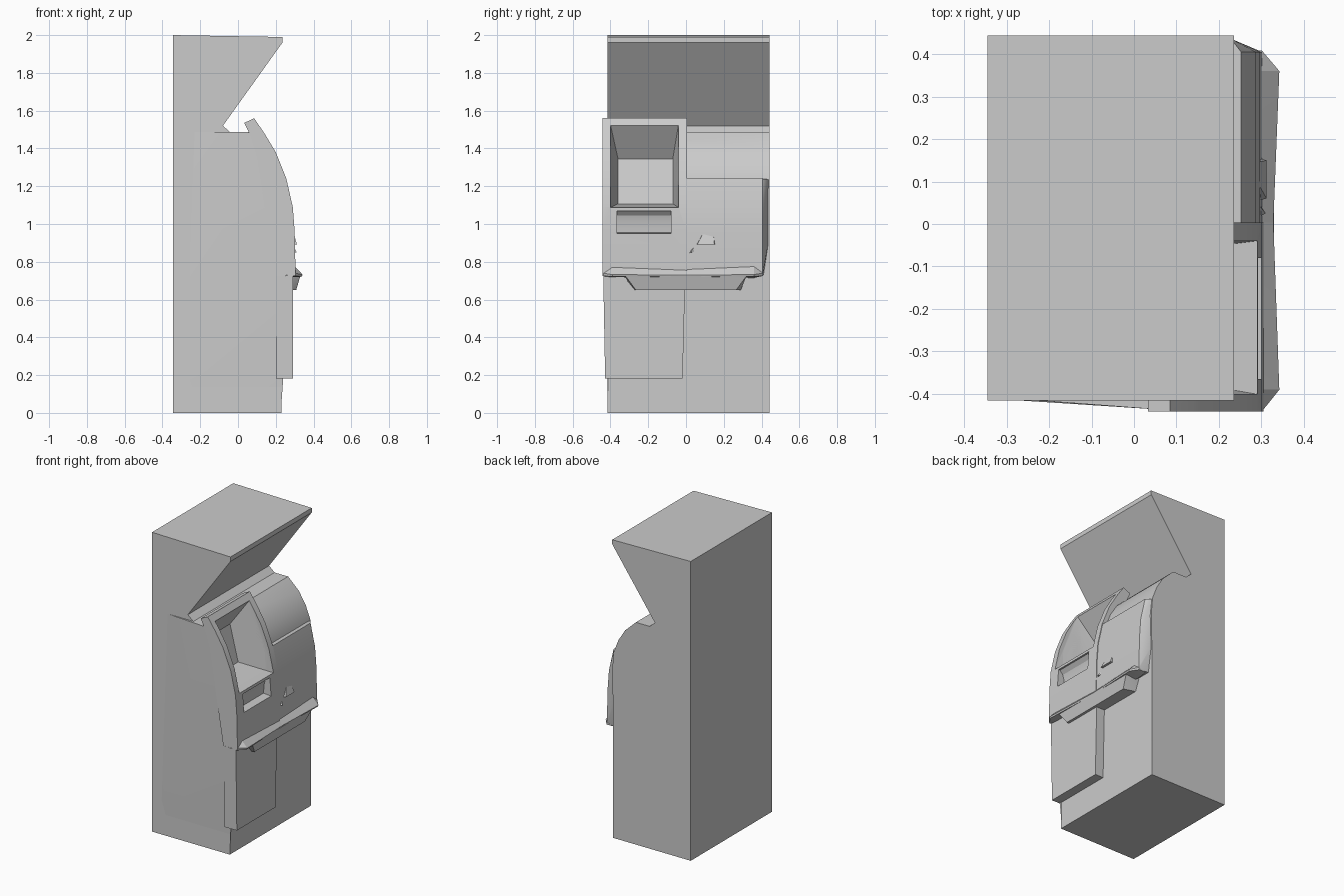
import bpy, bmesh
from math import radians

if "Cube" in bpy.data.objects:
    bpy.data.objects.remove(bpy.data.objects["Cube"])


def finish(name, bm):
    bmesh.ops.recalc_face_normals(bm, faces=bm.faces)
    mesh = bpy.data.meshes.new(name)
    bm.to_mesh(mesh)
    bm.free()
    ob = bpy.data.objects.new(name, mesh)
    bpy.context.collection.objects.link(ob)
    return ob


def prism(name, profile, y0, y1):
    """Extrude an x-z profile along y."""
    bm = bmesh.new()
    face = bm.faces.new([bm.verts.new((x, y0, z)) for x, z in profile])
    ext = bmesh.ops.extrude_face_region(bm, geom=[face])["geom"]
    moved = [v for v in ext if isinstance(v, bmesh.types.BMVert)]
    bmesh.ops.translate(bm, verts=moved, vec=(0, y1 - y0, 0))
    return finish(name, bm)


def hull(name, points):
    """Convex solid around a set of points."""
    bm = bmesh.new()
    verts = [bm.verts.new(p) for p in points]
    res = bmesh.ops.convex_hull(bm, input=verts)
    junk = {g for g in res["geom_interior"] + res["geom_unused"]
            if isinstance(g, bmesh.types.BMVert)}
    bmesh.ops.delete(bm, geom=list(junk), context="VERTS")
    bmesh.ops.dissolve_limit(bm, angle_limit=radians(1), verts=bm.verts, edges=bm.edges)
    return finish(name, bm)


def cut(ob, cutter):
    mod = ob.modifiers.new("cut", "BOOLEAN")
    mod.operation, mod.solver, mod.object = "DIFFERENCE", "EXACT", cutter
    bpy.context.view_layer.objects.active = ob
    bpy.ops.object.modifier_apply(modifier=mod.name)


def at_y(profile, y):
    return [(x, y, z) for x, z in profile]


# Cabinet with overhanging canopy and curved shoulder
curve = [(0.305, 0.75), (0.302, 0.85), (0.30, 0.96), (0.29, 1.09),
         (0.256, 1.24), (0.20, 1.38), (0.14, 1.48)]
body = prism("cabinet", [
    (-0.345, 0), (0.23, 0), (0.23, 0.9), (0.235, 1.12), (0.225, 1.24), (0.19, 1.33),
    (0.14, 1.41), (0.06, 1.485), (-0.04, 1.485), (-0.08, 1.52), (0.235, 1.96),
    (0.235, 1.99), (-0.345, 2.0)], -0.415, 0.443)

# Swollen side behind the screen housing
side = at_y([(-0.32, 0.05), (0.23, 0.05), (0.23, 1.3), (0.06, 1.486), (-0.27, 1.486)], -0.412)
side += at_y([(0.05, 1.486), (0.14, 1.48), (0.20, 1.38), (0.25, 1.23), (0.28, 1.09), (0.28, 0.75)], -0.436)
side_bulge = hull("side_bulge", side)

# Screen housing
housing = prism("screen_housing", [(0.2, 0.73), (0.305, 0.73)] + curve
                + [(0.085, 1.56), (0.033, 1.535), (0.06, 1.48), (0.1, 1.35)], -0.441, 0.004)

# Recesses for screen and slot
screen_cut = hull("screen_cutter", [
    (x, y, z) for x, ya, yb, z in [
        (0.287, -0.40, -0.04, 1.088), (0.113, -0.40, -0.04, 1.525),
        (0.40, -0.40, -0.04, 1.088), (0.40, -0.40, -0.04, 1.525),
        (0.05, -0.36, -0.07, 1.107), (-0.01, -0.36, -0.07, 1.345)] for y in (ya, yb)])
slot_cut = prism("slot_cutter", [(0.35, 0.945), (0.35, 1.07), (0.28, 1.07),
                                 (0.258, 1.045), (0.248, 1.01), (0.245, 0.955)], -0.365, -0.08)
for ob in (body, housing):
    cut(ob, screen_cut)
cut(housing, slot_cut)
for cutter in (screen_cut, slot_cut):
    bpy.data.objects.remove(cutter)

# Right control panel with bevelled outer side
low = [(x - 0.004, z) for x, z in [(0.305, 0.73)] + curve[:5]]
panel = hull("control_panel", at_y(low + [(0.15, 0.73), (0.15, 1.236)], 0.0) + at_y(low, 0.405)
             + at_y([(0.228, 0.9), (0.228, 1.236), (0.15, 0.9), (0.15, 1.236)], 0.436)
             + at_y([(0.228, 0.73), (0.15, 0.73)], 0.41))

# Small reader guards on the control panel
reader = hull("reader_guard", [(0.29, 0.055, 0.89), (0.29, 0.155, 0.89), (0.295, 0.09, 0.95),
                               (0.29, 0.145, 0.95), (0.312, 0.06, 0.892), (0.312, 0.15, 0.892)])
tab = hull("reader_tab", [(0.29, 0.015, 0.845), (0.29, 0.05, 0.89), (0.29, 0.055, 0.855),
                          (0.31, 0.025, 0.85), (0.29, 0.03, 0.87)])

# Ledge lip in two halves
for name, outer, tip in (("ledge_left", -0.441, -0.39), ("ledge_right", 0.408, 0.36)):
    hull(name, [(0.25, outer, 0.725), (0.301, outer, 0.725), (0.301, outer, 0.74),
                (0.30, tip, 0.775), (0.342, tip, 0.732), (0.338, tip, 0.722),
                (0.25, 0.004, 0.72), (0.326, 0.004, 0.72), (0.328, 0.004, 0.73),
                (0.30, 0.004, 0.76), (0.25, tip, 0.715)])

# Tray under the ledge
hull("ledge_tray", [(x, s * w, z) for s in (-1, 1) for x, w, z in [
    (0.225, 0.32, 0.725), (0.33, 0.32, 0.725), (0.308, 0.265, 0.65), (0.225, 0.29, 0.65)]])

# Lower service door
hull("service_door", [(x, y, z) for x in (0.2, 0.291) for y, z in [
    (-0.428, 0.182), (-0.018, 0.182), (-0.438, 0.728), (-0.004, 0.728)]])

for ob in bpy.context.scene.objects:
    ob.select_set(True)
bpy.context.view_layer.objects.active = body
bpy.ops.object.shade_smooth_by_angle(angle=radians(25))
